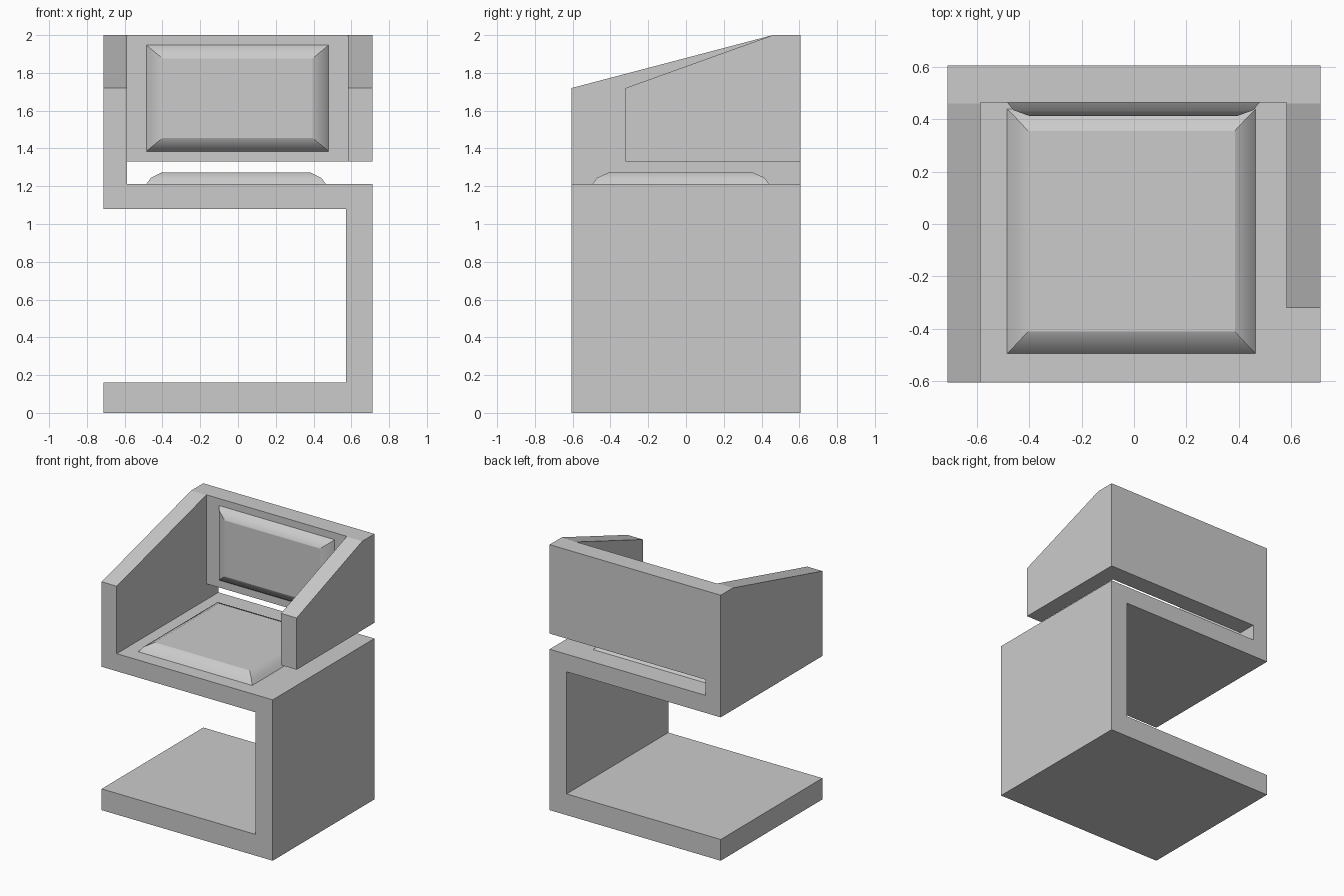
import bpy, bmesh
from mathutils import Vector

if "Cube" in bpy.data.objects:
    bpy.data.objects.remove(bpy.data.objects["Cube"])

W, D, H = 0.713, 0.605, 2.0      # half width, half depth, height


def finish(bm, name):
    bmesh.ops.recalc_face_normals(bm, faces=bm.faces)
    me = bpy.data.meshes.new(name)
    bm.to_mesh(me)
    bm.free()
    ob = bpy.data.objects.new(name, me)
    bpy.context.collection.objects.link(ob)
    return ob


def prism(points, vec):
    """Extrude a flat outline along vec."""
    bm = bmesh.new()
    face = bm.faces.new([bm.verts.new(p) for p in points])
    ext = bmesh.ops.extrude_face_region(bm, geom=[face], use_keep_orig=True)
    verts = [g for g in ext["geom"] if isinstance(g, bmesh.types.BMVert)]
    bmesh.ops.translate(bm, verts=verts, vec=vec)
    return bm


def slope_top(bm, front_y):
    """Slice the arm top: 1.72 high at front_y, full height at y = 0.46."""
    dy, dz = 0.46 - front_y, H - 1.72
    bmesh.ops.bisect_plane(bm, geom=bm.verts[:] + bm.edges[:] + bm.faces[:],
                           plane_co=(0, front_y, 1.72),
                           plane_no=Vector((0, -dz, dy)).normalized(),
                           clear_outer=True)
    bmesh.ops.holes_fill(bm, edges=[e for e in bm.edges if e.is_boundary])


def pad(name, origin, u, v, n, u_range, v_range, rings):
    """Cushion made of inset rectangles (inset_u, inset_v, height), mitred corners."""
    o, u, v, n = map(Vector, (origin, u, v, n))
    bm = bmesh.new()
    loops = []
    for iu, iv, h in rings:
        u0, u1 = u_range[0] + iu, u_range[1] - iu
        v0, v1 = v_range[0] + iv, v_range[1] - iv
        loops.append([bm.verts.new(o + u * a + v * b + n * h)
                      for a, b in ((u0, v0), (u1, v0), (u1, v1), (u0, v1))])
    for a, b in zip(loops, loops[1:]):
        for i in range(4):
            j = (i + 1) % 4
            bm.faces.new((a[i], a[j], b[j], b[i])).smooth = True
            bm.edges.get((a[i], b[i])).smooth = False
    for loop in (loops[0], loops[-1]):
        bm.faces.new(loop)
        for i in range(4):
            bm.edges.get((loop[i], loop[(i + 1) % 4])).smooth = False
    return finish(bm, name)


# Continuous ribbon: base, right leg wall, seat and left arm
outline = [(-W, 0), (W, 0), (W, 1.212), (-0.587, 1.212), (-0.587, H), (-W, H),
           (-W, 1.08), (0.571, 1.08), (0.571, 0.16), (-W, 0.16)]
bm = prism([(x, -D, z) for x, z in outline], (0, 2 * D, 0))
slope_top(bm, -D)
finish(bm, "base_seat_left_arm")

# Backrest turning into the short right arm, floating above the seat
outline = [(-0.587, D), (-0.587, 0.465), (0.583, 0.465), (0.583, -0.32),
           (W, -0.32), (W, D)]
bm = prism([(x, y, 1.33) for x, y in outline], (0, 0, H - 1.33))
slope_top(bm, -0.32)
finish(bm, "backrest_right_arm")

# Seat and back cushions
pad("seat_cushion", (0, 0, 1.212), (1, 0, 0), (0, 1, 0), (0, 0, 1),
    (-0.485, 0.465), (-0.495, 0.44),
    [(0, 0, 0), (0.025, 0.025, 0.033), (0.08, 0.084, 0.06)])
pad("back_cushion", (0, 0.465, 0), (1, 0, 0), (0, 0, 1), (0, -1, 0),
    (-0.485, 0.48), (1.385, 1.947),
    [(0, 0, 0), (0.024, 0.02, 0.03), (0.085, 0.07, 0.052)])
